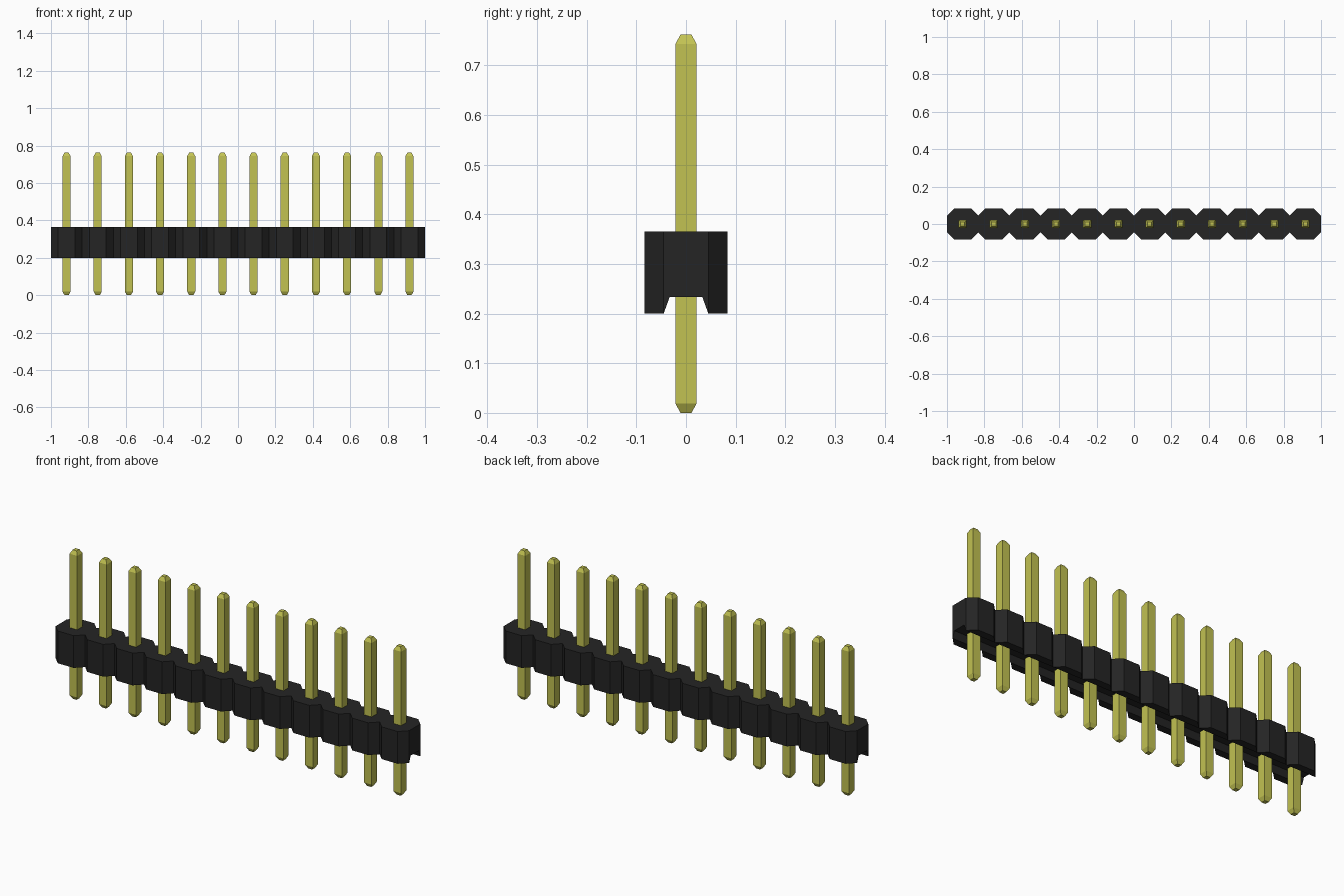
import bpy
import bmesh

if "Cube" in bpy.data.objects:
    bpy.data.objects.remove(bpy.data.objects["Cube"], do_unlink=True)

PINS = 12
PITCH = 2.0 / PINS
HALF = PITCH / 2      # half depth of the housing
WAIST = 0.045         # half depth where two segments meet
FLAT = 0.045          # half length of each segment's flat side


def material(name, rgb, roughness):
    mat = bpy.data.materials.new(name)
    mat.use_nodes = True
    mat.diffuse_color = (*rgb, 1)
    bsdf = mat.node_tree.nodes["Principled BSDF"]
    bsdf.inputs["Base Color"].default_value = (*rgb, 1)
    bsdf.inputs["Roughness"].default_value = roughness
    return mat


def loft(name, rings, mat):
    """Skin a list of equal-length point rings and cap both ends."""
    bm = bmesh.new()
    rows = [[bm.verts.new(p) for p in ring] for ring in rings]
    n = len(rows[0])
    for a, b in zip(rows, rows[1:]):
        for i in range(n):
            j = (i + 1) % n
            bm.faces.new((a[i], a[j], b[j], b[i]))
    bm.faces.new(rows[0])
    bm.faces.new(rows[-1])
    bmesh.ops.remove_doubles(bm, verts=bm.verts[:], dist=1e-5)
    bmesh.ops.recalc_face_normals(bm, faces=bm.faces[:])
    mesh = bpy.data.meshes.new(name)
    bm.to_mesh(mesh)
    bm.free()
    mesh.materials.append(mat)
    obj = bpy.data.objects.new(name, mesh)
    bpy.context.collection.objects.link(obj)
    return obj


black = material("black plastic", (0.018, 0.018, 0.018), 0.6)
gold = material("yellow metal", (0.54, 0.54, 0.085), 0.4)


# Housing: chamfered segments with a tapered channel along the underside
def housing_section(x, w):
    profile = [(-w, 0.2), (-w, 0.365), (w, 0.365), (w, 0.2),
               (0.045, 0.2), (0.033, 0.233), (-0.033, 0.233), (-0.045, 0.2)]
    return [(x, y, z) for y, z in profile]


centres = [-1 + PITCH * (i + 0.5) for i in range(PINS)]
sections = [housing_section(-1, WAIST)]
for cx in centres:
    sections += [housing_section(cx - FLAT, HALF),
                 housing_section(cx + FLAT, HALF),
                 housing_section(cx + PITCH / 2, WAIST)]
loft("housing", sections, black)


# Pins: square rods with tapered tips, sharing one mesh
def square(z, h):
    return [(-h, -h, z), (h, -h, z), (h, h, z), (-h, h, z)]


pin = loft("pin_01", [square(0, 0.011), square(0.019, 0.0215),
                      square(0.743, 0.0215), square(0.762, 0.011)], gold)
pin.location.x = centres[0]
for i, cx in enumerate(centres[1:], start=2):
    copy = bpy.data.objects.new(f"pin_{i:02d}", pin.data)
    copy.location.x = cx
    bpy.context.collection.objects.link(copy)
